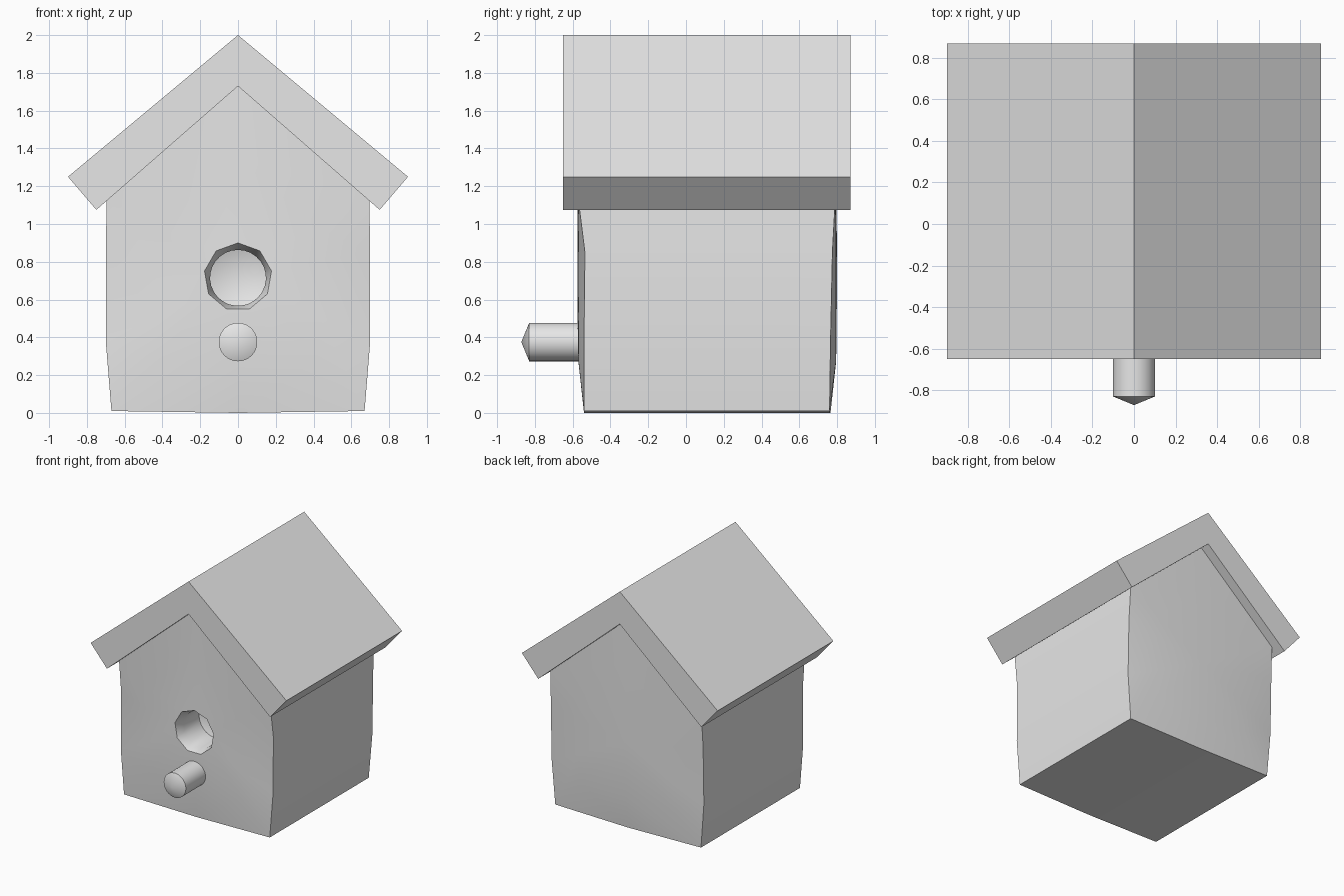
import bpy, bmesh, math
from mathutils import Vector

cube = bpy.data.objects.get("Cube")
if cube:
    bpy.data.objects.remove(cube)

# One plain grey for everything
grey = bpy.data.materials.new("plain grey")
grey.use_nodes = True
GREY = (0.8, 0.8, 0.8, 1)
grey.diffuse_color = GREY
grey.node_tree.nodes["Principled BSDF"].inputs["Base Color"].default_value = GREY


def finish(name, bm, angle=30):
    bmesh.ops.recalc_face_normals(bm, faces=bm.faces)
    mesh = bpy.data.meshes.new(name)
    bm.to_mesh(mesh)
    bm.free()
    mesh.materials.append(grey)
    obj = bpy.data.objects.new(name, mesh)
    bpy.context.collection.objects.link(obj)
    bpy.ops.object.select_all(action="DESELECT")
    obj.select_set(True)
    bpy.context.view_layer.objects.active = obj
    bpy.ops.object.shade_smooth_by_angle(angle=math.radians(angle))
    return obj


def loop(bm, points):
    verts = [bm.verts.new(p) for p in points]
    edges = [bm.edges.new((v, verts[i - 1])) for i, v in enumerate(verts)]
    return verts, edges


def circle(sides, radius, y, z):
    return [(radius * math.sin(math.tau * i / sides), y,
             z + radius * math.cos(math.tau * i / sides)) for i in range(sides)]


def skin(bm, a, b):
    for i in range(len(a)):
        bm.faces.new((a[i - 1], a[i], b[i], b[i - 1]))


def cap(bm, verts, tip):
    tip = bm.verts.new(tip)
    for i in range(len(verts)):
        bm.faces.new((verts[i - 1], verts[i], tip))


# House body: half outline as x, front y, back y, z, mirrored into a full loop
half = [(0.67, -0.54, 0.76, 0.01), (0.70, -0.54, 0.765, 0.38),
        (0.70, -0.535, 0.775, 0.85), (0.695, -0.57, 0.79, 1.13)]
apex = (0, -0.57, 0.79, 1.74)
base = (0, -0.54, 0.765, 0)
outline = [base] + half + [apex] + [(-x, f, b, z) for x, f, b, z in reversed(half)]
HOLE_Z = 0.72


def bulge(y):
    return [(x * 0.62, y, HOLE_Z + (z - HOLE_Z) * 0.62) for x, f, b, z in outline]


bm = bmesh.new()
front, _ = loop(bm, [(x, f, z) for x, f, b, z in outline])
back, _ = loop(bm, [(x, b, z) for x, f, b, z in outline])
front_mid, front_mid_edges = loop(bm, bulge(-0.57))
back_mid, _ = loop(bm, bulge(0.795))
skin(bm, front, back)
skin(bm, front, front_mid)
skin(bm, back, back_mid)
cap(bm, back_mid, (0, 0.80, HOLE_Z))

# Entrance hole: nine-sided rim narrowing to a round bore
_, rim = loop(bm, circle(9, 0.18, -0.575, HOLE_Z))
bore, bore_edges = loop(bm, circle(27, 0.148, -0.5, HOLE_Z - 0.005))
end, _ = loop(bm, circle(27, 0.148, -0.3, HOLE_Z - 0.005))
bmesh.ops.bridge_loops(bm, edges=front_mid_edges + rim)
bmesh.ops.bridge_loops(bm, edges=rim + bore_edges)
skin(bm, bore, end)
cap(bm, end, (0, -0.25, HOLE_Z - 0.005))
finish("house_body", bm)

# Gabled roof: thick chevron swept front to back
chevron = [(0, 2), (0.9, 1.25), (0.75, 1.075), (0, 1.73), (-0.75, 1.075), (-0.9, 1.25)]
bm = bmesh.new()
ends = [loop(bm, [(x, y, z) for x, z in chevron])[0] for y in (-0.65, 0.87)]
skin(bm, *ends)
for r in ends:
    bm.faces.new(r[:4])
    bm.faces.new((r[0], r[3], r[4], r[5]))
finish("roof", bm)

# Perch: round peg with a pointed end
bm = bmesh.new()
root, _ = loop(bm, circle(32, 0.102, -0.45, 0.375))
nose, _ = loop(bm, circle(32, 0.102, -0.83, 0.375))
skin(bm, root, nose)
bm.faces.new(root)
cap(bm, nose, (0, -0.872, 0.375))
finish("perch", bm, 22)
